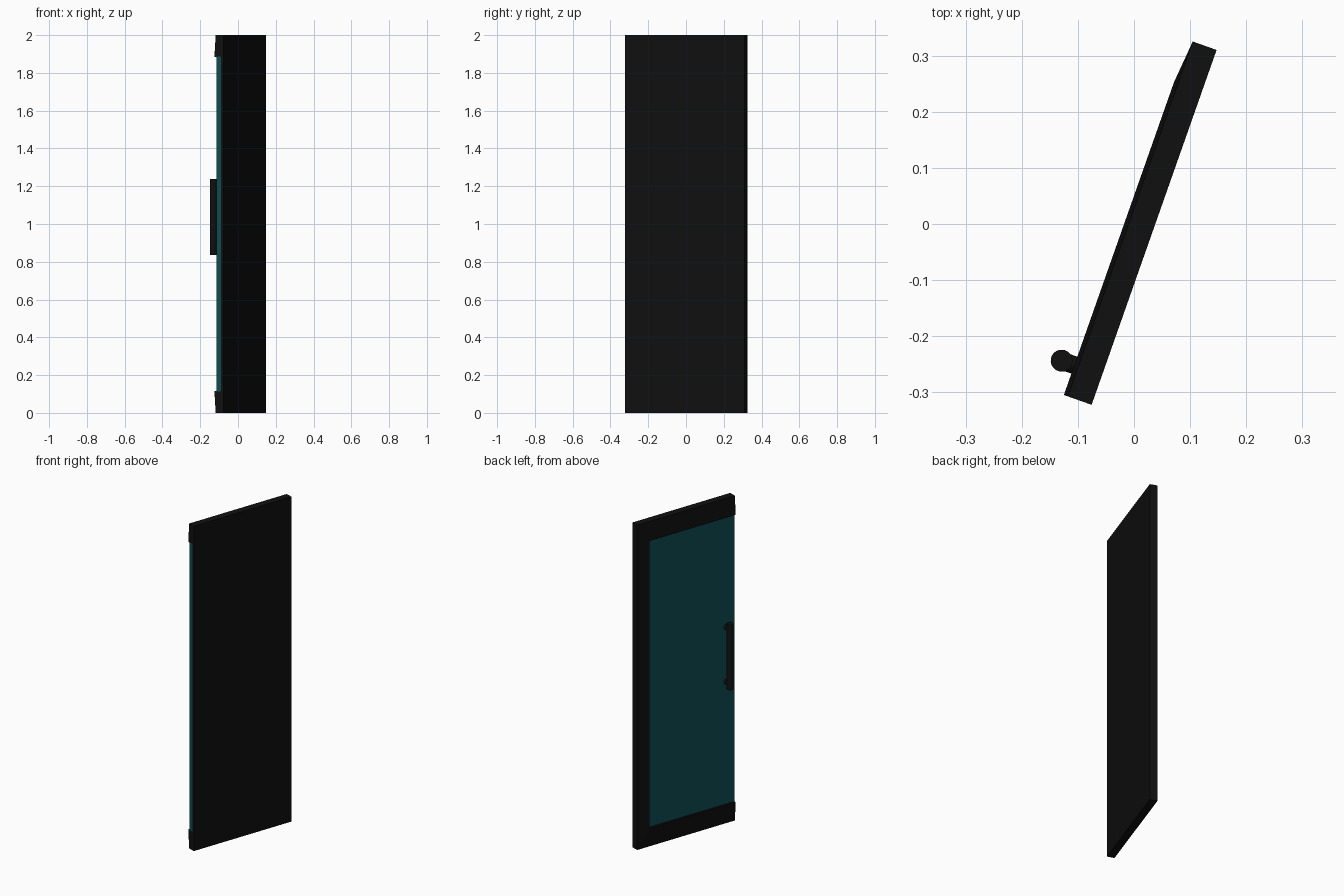
import bpy, bmesh
from math import radians
from mathutils import Matrix

if "Cube" in bpy.data.objects:
    bpy.data.objects.remove(bpy.data.objects["Cube"])

# The door is modelled square (x = width, y = thickness) and then turned about z
TURN = Matrix.Rotation(radians(70.6), 4, 'Z')
FREE, HINGE = -0.329, 0.3415          # side edges of the door
BACK, SEAM, GLASS = -0.0358, -0.021, 0.004   # depths of the layers
LIP, RIM = 0.0167, 0.0093             # frame depth at inner and outer edge
STILE, RAIL, HEIGHT = 0.262, 0.116, 2.0


def material(name, color):
    m = bpy.data.materials.new(name)
    m.diffuse_color = color
    m.use_nodes = True
    m.node_tree.nodes["Principled BSDF"].inputs["Base Color"].default_value = m.diffuse_color
    return m


black = material("black", (0.005, 0.005, 0.005, 1))
teal = material("teal_glass", (0.004, 0.072, 0.082, 1))


def finish(name, bm, mat, smooth=False):
    bmesh.ops.recalc_face_normals(bm, faces=bm.faces)
    bm.transform(TURN)
    me = bpy.data.meshes.new(name)
    bm.to_mesh(me)
    bm.free()
    me.materials.append(mat)
    ob = bpy.data.objects.new(name, me)
    bpy.context.collection.objects.link(ob)
    if smooth:
        bpy.ops.object.select_all(action='DESELECT')
        bpy.context.view_layer.objects.active = ob
        ob.select_set(True)
        bpy.ops.object.shade_smooth_by_angle(angle=radians(40))
    return ob


def box(name, lo, hi, mat):
    bm = bmesh.new()
    bmesh.ops.create_cube(bm, size=1)
    for v in bm.verts:
        v.co = [hi[i] if v.co[i] > 0 else lo[i] for i in range(3)]
    return finish(name, bm, mat)


def cylinder(name, center, radius, length, mat, axis='Z'):
    bm = bmesh.new()
    rot = Matrix.Rotation(radians(90), 4, 'X') if axis == 'Y' else Matrix()
    bmesh.ops.create_cone(bm, cap_ends=True, segments=32, radius1=radius, radius2=radius,
                          depth=length, matrix=Matrix.Translation(center) @ rot)
    return finish(name, bm, mat, smooth=True)


# Solid back panel and glass pane
box("back_panel", (FREE, BACK, 0), (HINGE, SEAM, HEIGHT), black)
box("glass_pane", (FREE, SEAM, RAIL - 0.003), (STILE + 0.003, GLASS, HEIGHT - RAIL + 0.003), teal)

# Three-sided mitred frame whose face slopes back towards the outer rim
outer = [(FREE, HEIGHT), (HINGE, HEIGHT), (HINGE, 0), (FREE, 0)]
inner = [(FREE, HEIGHT - RAIL), (STILE, HEIGHT - RAIL), (STILE, RAIL), (FREE, RAIL)]
bm = bmesh.new()
rings = []
for (ox, oz), (ix, iz) in zip(outer, inner):
    rings.append([bm.verts.new(p) for p in
                  ((ox, SEAM, oz), (ox, RIM, oz), (ix, LIP, iz), (ix, SEAM, iz))])
for a, b in zip(rings, rings[1:]):
    for i in range(4):
        j = (i + 1) % 4
        bm.faces.new((a[i], a[j], b[j], b[i]))
bm.faces.new(rings[0])
bm.faces.new(rings[-1])
finish("frame", bm, black)

# Bar handle on two posts
HX, HY = -0.2726, 0.0407
cylinder("handle_bar", (HX, HY, 1.038), 0.0195, 0.402, black)
for i, z in enumerate((0.87, 1.206)):
    cylinder(f"handle_post_{i + 1}", (HX, (GLASS + HY) / 2, z), 0.016, HY - GLASS, black, 'Y')
